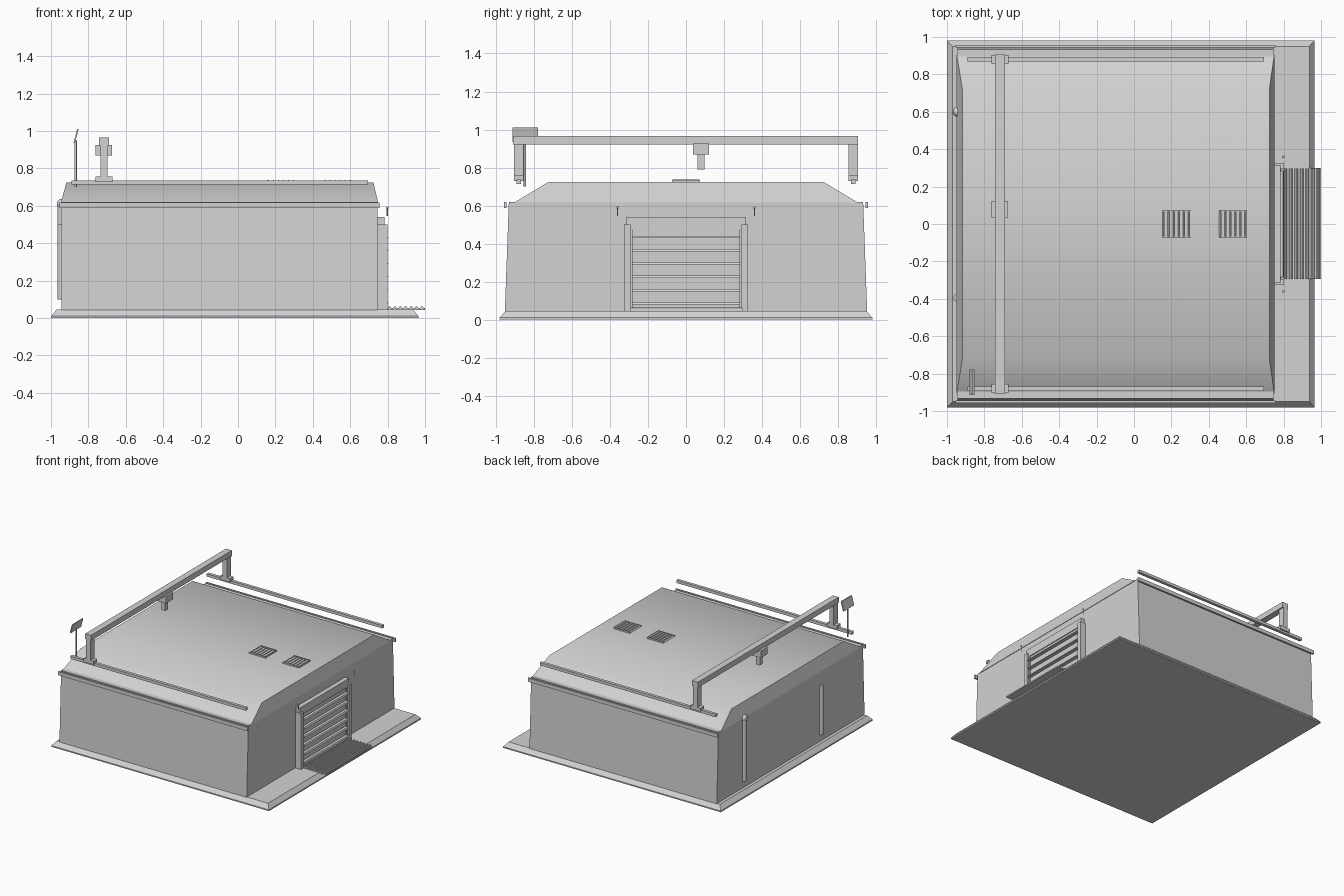
import bpy
import math
from mathutils import Vector

if "Cube" in bpy.data.objects:
    bpy.data.objects.remove(bpy.data.objects["Cube"])

grey = bpy.data.materials.new("plain_grey")
grey.diffuse_color = (0.65, 0.65, 0.65, 1)
grey.use_nodes = True
grey.node_tree.nodes["Principled BSDF"].inputs["Base Color"].default_value = grey.diffuse_color


def make(name, verts, faces):
    mesh = bpy.data.meshes.new(name)
    mesh.from_pydata(verts, [], faces)
    mesh.materials.append(grey)
    obj = bpy.data.objects.new(name, mesh)
    bpy.context.collection.objects.link(obj)
    return obj


def frustum(name, lower, upper):
    """Solid between two level rectangles, each given as (x0, x1, y0, y1, z)."""
    verts = []
    for x0, x1, y0, y1, z in (lower, upper):
        verts += [(x0, y0, z), (x1, y0, z), (x1, y1, z), (x0, y1, z)]
    faces = [(3, 2, 1, 0), (4, 5, 6, 7)]
    faces += [(i, (i + 1) % 4, (i + 1) % 4 + 4, i + 4) for i in range(4)]
    return make(name, verts, faces)


def box(name, x0, x1, y0, y1, z0, z1):
    return frustum(name, (x0, x1, y0, y1, z0), (x0, x1, y0, y1, z1))


def rod(name, a, b, radius, sides=12):
    a, b = Vector(a), Vector(b)
    bpy.ops.mesh.primitive_cylinder_add(vertices=sides, radius=radius,
                                        depth=(b - a).length, location=(a + b) / 2)
    obj = bpy.context.object
    obj.name = name
    obj.rotation_euler = (b - a).to_track_quat('Z', 'Y').to_euler()
    obj.data.materials.append(grey)
    bpy.ops.object.shade_smooth_by_angle(angle=math.radians(35))
    return obj


def ball(name, centre, radius):
    bpy.ops.mesh.primitive_uv_sphere_add(segments=16, ring_count=8,
                                         radius=radius, location=centre)
    obj = bpy.context.object
    obj.name = name
    obj.data.materials.append(grey)
    bpy.ops.object.shade_smooth()


# Foundation slab with sloping rim
box("slab_foot", -1, 0.965, -0.98, 0.98, 0, 0.01)
frustum("foundation_slab", (-1, 0.965, -0.98, 0.98, 0.01),
        (-0.97, 0.937, -0.95, 0.95, 0.045))

# Walls leaning slightly inwards on the long sides
frustum("walls", (-0.945, 0.746, -0.953, 0.953, 0.043),
        (-0.945, 0.746, -0.932, 0.932, 0.62))

# Hipped roof with softened slopes
roof = frustum("roof", (-0.948, 0.75, -0.905, 0.905, 0.615),
               (-0.918, 0.724, -0.724, 0.724, 0.724))
bpy.context.view_layer.objects.active = roof
roof.select_set(True)
bpy.ops.object.shade_smooth_by_angle(angle=math.radians(40))
bpy.ops.object.select_all(action='DESELECT')

# Gutters, crane rails, gantry legs and feet on both sides
for s, side in ((-1, "front"), (1, "back")):
    y0, y1 = sorted((s * 0.944, s * 0.958))
    box(side + "_gutter", -0.955, 0.757, y0, y1, 0.588, 0.618)
    y = s * 0.88
    box(side + "_crane_rail", -0.89, 0.695, y - 0.012, y + 0.012, 0.713, 0.736)
    box(side + "_gantry_foot", -0.762, -0.672, y - 0.024, y + 0.024, 0.728, 0.757)
    box(side + "_gantry_leg", -0.736, -0.699, y - 0.026, y + 0.026, 0.755, 0.925)

# Gantry beam with hoist
box("gantry_beam", -0.743, -0.69, -0.91, 0.906, 0.92, 0.965)
box("hoist_block", -0.762, -0.674, 0.036, 0.122, 0.868, 0.926)
box("hoist_hook", -0.734, -0.7, 0.06, 0.097, 0.79, 0.87)

# Tilted sign on a pole
rod("sign_pole", (-0.868, -0.848, 0.70), (-0.868, -0.848, 0.95), 0.006)
frustum("sign_panel", (-0.880, -0.872, -0.913, -0.778, 0.935),
        (-0.860, -0.852, -0.913, -0.778, 1.01))

# Roof vents: thin frame with tilted slats
for n, x in enumerate((0.152, 0.455)):
    box(f"vent_plate_{n}", x + 0.003, x + 0.147, -0.074, 0.074, 0.722, 0.728)
    for y in (-0.074, 0.068):
        box(f"vent_frame_{n}", x, x + 0.15, y, y + 0.006, 0.724, 0.735)
    for i in range(6):
        sx = x + 0.004 + i * 0.027
        frustum(f"vent_slat_{n}", (sx - 0.004, sx + 0.002, -0.07, 0.07, 0.726),
                (sx + 0.003, sx + 0.009, -0.07, 0.07, 0.737))

# Door with ribs, frame posts and header
box("door_panel", 0.74, 0.775, -0.295, 0.295, 0.045, 0.475)
box("door_header", 0.74, 0.782, -0.316, 0.316, 0.475, 0.54)
for s, side in ((-1, "front"), (1, "back")):
    y0, y1 = sorted((s * 0.293, s * 0.327))
    box(side + "_door_post", 0.74, 0.798, y0, y1, 0.045, 0.5)
    y0, y1 = sorted((s * 0.278, s * 0.295))
    box(side + "_door_jamb", 0.74, 0.785, y0, y1, 0.045, 0.475)
for i in range(6):
    z = 0.085 + i * 0.07
    frustum("door_rib", (0.77, 0.803, -0.285, 0.285, z - 0.006),
            (0.77, 0.797, -0.285, 0.285, z + 0.006))

# Ribbed loading ramp
box("ramp_plate", 0.79, 1.0, -0.295, 0.3, 0.043, 0.053)
for i in range(7):
    x = 0.81 + i * 0.029
    rod("ramp_rib", (x, -0.293, 0.054), (x, 0.298, 0.054), 0.009, 8)

# Small lamps beside the door
for y in (-0.36, 0.36):
    rod("lamp_stem", (0.798, y, 0.545), (0.798, y, 0.59), 0.003, 8)
    ball("lamp_head", (0.798, y, 0.59), 0.007)

# Wall pipes, the taller one capped with a dome
rod("tall_pipe", (-0.945, 0.6, 0.1), (-0.945, 0.6, 0.61), 0.02, 16)
ball("pipe_cap", (-0.942, 0.6, 0.61), 0.027)
rod("short_pipe", (-0.943, -0.395, 0.1), (-0.943, -0.395, 0.5), 0.022, 16)
